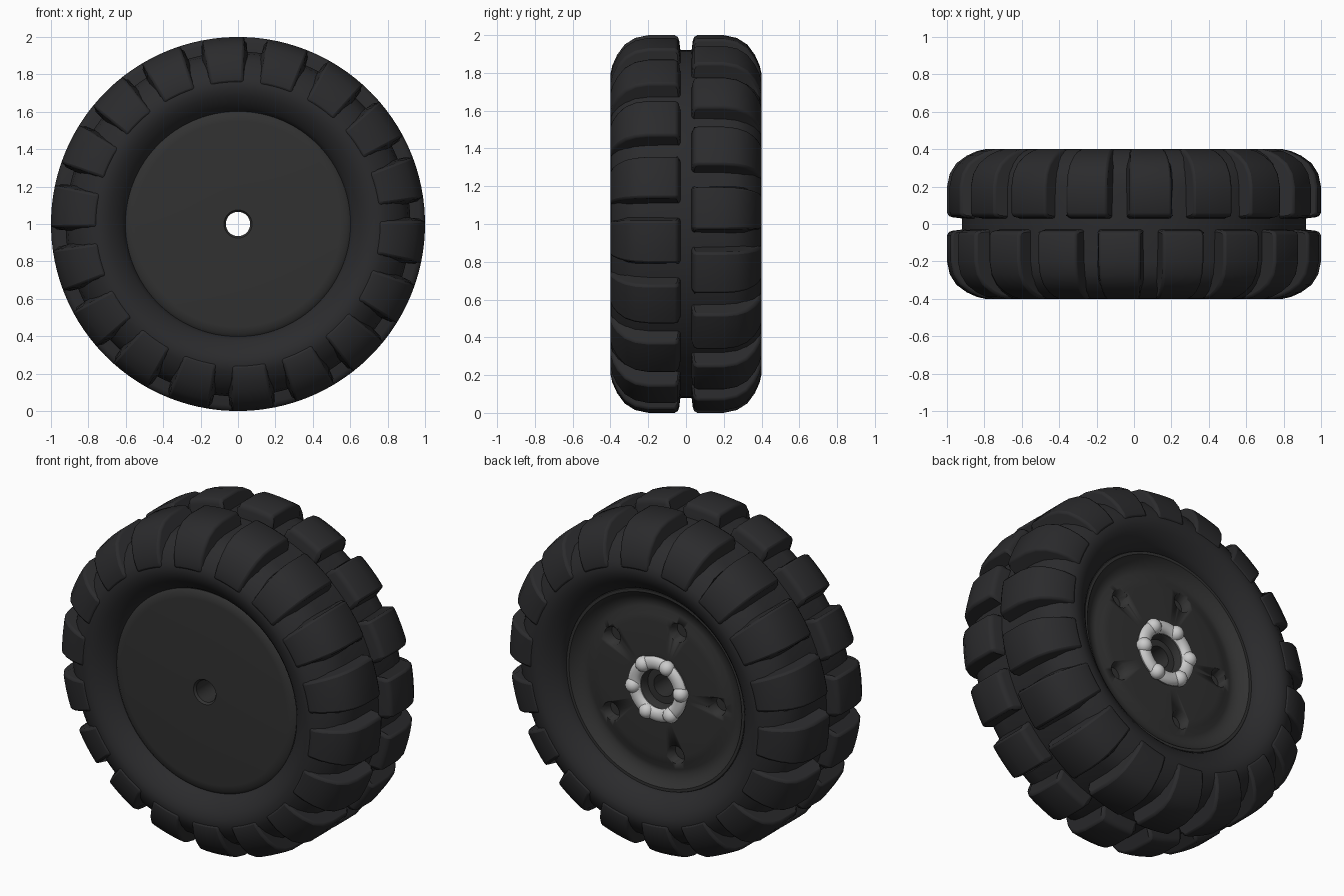
import bpy, bmesh
from math import sin, cos, pi, radians
from mathutils import Matrix

if "Cube" in bpy.data.objects:
    bpy.data.objects.remove(bpy.data.objects["Cube"])

CENTRE_Z = 1.0


def material(name, rgb):
    m = bpy.data.materials.new(name)
    m.diffuse_color = (*rgb, 1)
    m.use_nodes = True
    m.node_tree.nodes["Principled BSDF"].inputs["Base Color"].default_value = m.diffuse_color
    return m


rubber = material("black_rubber", (0.024, 0.024, 0.026))
paint = material("dark_rim_paint", (0.031, 0.031, 0.031))
silver = material("silver", (0.6, 0.6, 0.6))


def polar(r, angle, y):
    return (r * cos(angle), y, CENTRE_Z + r * sin(angle))


def finish(bm, name, mat, angle=35):
    bmesh.ops.recalc_face_normals(bm, faces=bm.faces[:])
    me = bpy.data.meshes.new(name)
    bm.to_mesh(me)
    bm.free()
    ob = bpy.data.objects.new(name, me)
    bpy.context.collection.objects.link(ob)
    if mat:
        me.materials.append(mat)
    bpy.ops.object.select_all(action='DESELECT')
    ob.select_set(True)
    bpy.context.view_layer.objects.active = ob
    bpy.ops.object.shade_smooth_by_angle(angle=radians(angle))
    return ob


def revolve(name, profile, mat, steps=96):
    """Spin a closed (y, r) profile about the wheel axis."""
    bm = bmesh.new()
    rings = [[bm.verts.new(polar(r, 2 * pi * i / steps, y)) for y, r in profile]
             for i in range(steps)]
    n = len(profile)
    for i in range(steps):
        a, b = rings[i], rings[(i + 1) % steps]
        for k in range(n):
            bm.faces.new((a[k], a[(k + 1) % n], b[(k + 1) % n], b[k]))
    return finish(bm, name, mat)


# Tyre carcass: half profile from crown to bead, mirrored across the middle
half = [(0.0, 0.92), (0.2, 0.922), (0.27, 0.91), (0.32, 0.88), (0.36, 0.835),
        (0.388, 0.79), (0.398, 0.755), (0.395, 0.72), (0.38, 0.685), (0.355, 0.65),
        (0.325, 0.62), (0.295, 0.6), (0.2, 0.59)]
revolve("tyre_carcass", half + [(-y, r) for y, r in half[:0:-1]], rubber)

# Tread lugs: two staggered rows that wrap over the shoulders and melt into the sidewall
outer = [(0.036, 0.97), (0.043, 0.99), (0.06, 1.0), (0.2, 1.0), (0.27, 0.985),
         (0.325, 0.95), (0.365, 0.895), (0.39, 0.84), (0.401, 0.79), (0.4, 0.755)]
inner = [(0.36, 0.75), (0.34, 0.8), (0.3, 0.86), (0.25, 0.89), (0.026, 0.89)]


def tread_row(name, side, phase, count=18, cols=5):
    bm = bmesh.new()
    for i in range(count):
        mid = radians(phase + i * 360 / count)
        rows = []
        for j in range(cols):
            t = 2 * j / (cols - 1) - 1
            loop = [polar(r, mid + t * radians(6.6), side * y) for y, r in outer]
            loop += [polar(r, mid + t * radians(8.0), side * y) for y, r in inner]
            rows.append([bm.verts.new(p) for p in loop])
        n = len(rows[0])
        for a, b in zip(rows, rows[1:]):
            for k in range(n):
                bm.faces.new((a[k], a[(k + 1) % n], b[(k + 1) % n], b[k]))
        bm.faces.new(rows[0])
        bm.faces.new(rows[-1])
    ob = finish(bm, name, rubber, 45)
    bev = ob.modifiers.new("soft_edges", 'BEVEL')
    bev.width, bev.segments = 0.014, 2
    bev.limit_method, bev.angle_limit = 'ANGLE', radians(45)


tread_row("front_tread_lugs", -1, -5.5)
tread_row("back_tread_lugs", 1, 4.8)

# Rim: flat front plate, back plate inside a raised lip, axle bore through the middle
rim = revolve("rim", [
    (-0.305, 0.065), (-0.318, 0.075), (-0.318, 0.55), (-0.314, 0.585), (-0.3, 0.602),
    (0.275, 0.602), (0.292, 0.595), (0.292, 0.578), (0.275, 0.565), (0.255, 0.54),
    (0.24, 0.51), (0.24, 0.48), (0.255, 0.44), (0.26, 0.4), (0.26, 0.21),
    (0.26, 0.12), (0.245, 0.11), (0.215, 0.105), (0.215, 0.065)], paint)

# Five blind holes in the back plate
bm = bmesh.new()
for i in range(5):
    a = radians(109 + 72 * i)
    m = Matrix.Translation(polar(0.39, a, 0.26)) @ Matrix.Rotation(pi / 2, 4, 'X')
    bmesh.ops.create_cone(bm, cap_ends=True, segments=20, radius1=0.066,
                          radius2=0.045, depth=0.12, matrix=m)
cutter = finish(bm, "hole_cutter", paint)
cutter.hide_render = True
cutter.display_type = 'WIRE'
cut = rim.modifiers.new("holes", 'BOOLEAN')
cut.operation, cut.object, cut.solver = 'DIFFERENCE', cutter, 'EXACT'

# Silver hub ring with six rounded bolt heads
ring = [(0.272 + 0.027 * sin(2 * pi * k / 12), 0.155 + 0.04 * cos(2 * pi * k / 12))
        for k in range(12)]
revolve("hub_ring", ring, silver, 48)
bm = bmesh.new()
for i in range(6):
    m = Matrix.Translation(polar(0.16, radians(55 + 60 * i), 0.277))
    bmesh.ops.create_uvsphere(bm, u_segments=16, v_segments=10, radius=0.045, matrix=m)
finish(bm, "hub_bolts", silver)
